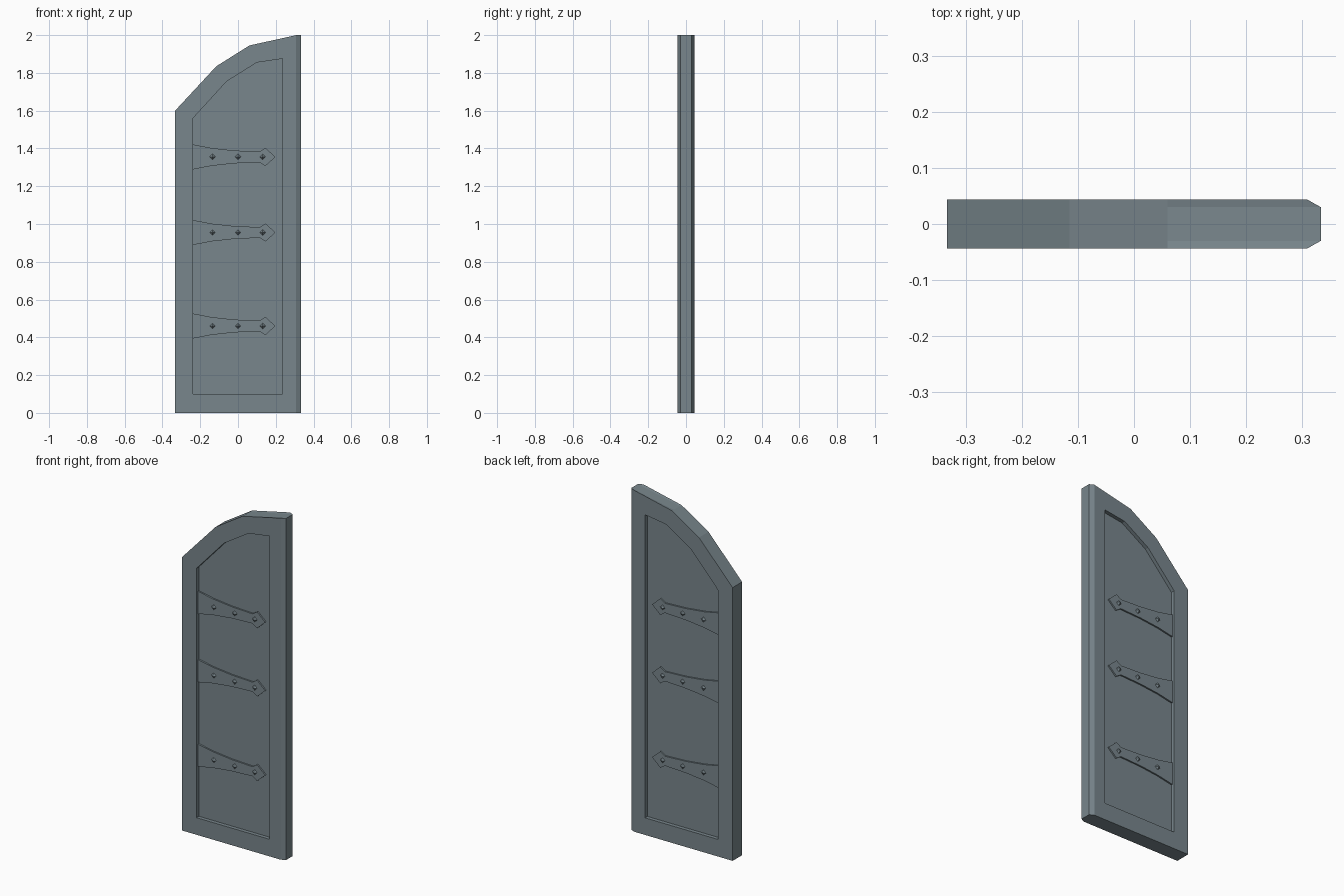
import bpy, bmesh, math
from mathutils import Matrix

cube = bpy.data.objects.get("Cube")
if cube:
    bpy.data.objects.remove(cube, do_unlink=True)

slate = bpy.data.materials.new("slate_grey")
slate.use_nodes = True
slate.diffuse_color = (0.19, 0.24, 0.265, 1)
slate.node_tree.nodes["Principled BSDF"].inputs["Base Color"].default_value = slate.diffuse_color


def finish(name, bm):
    bmesh.ops.recalc_face_normals(bm, faces=bm.faces)
    mesh = bpy.data.meshes.new(name)
    bm.to_mesh(mesh)
    bm.free()
    mesh.materials.append(slate)
    obj = bpy.data.objects.new(name, mesh)
    bpy.context.collection.objects.link(obj)
    return obj


def loft(name, loops, closed=False):
    """Skin a list of (outline, y) loops; close into a ring or cap the ends."""
    bm = bmesh.new()
    rows = [[bm.verts.new((x, y, z)) for x, z in pts] for pts, y in loops]
    n = len(rows[0])
    pairs = list(zip(rows, rows[1:]))
    if closed:
        pairs.append((rows[-1], rows[0]))
    else:
        bm.faces.new(rows[0])
        bm.faces.new(rows[-1])
    for a, b in pairs:
        for i in range(n):
            j = (i + 1) % n
            bm.faces.new((a[i], a[j], b[j], b[i]))
    return finish(name, bm)


# Outlines of the leaf: full edge, chamfered edge, and panel opening
HALF, PANEL = 0.044, 0.022
arch = [(0.06, 1.945), (-0.115, 1.835), (-0.333, 1.6)]
outer = [(-0.333, 0), (0.333, 0), (0.333, 2)] + arch
face = [(-0.333, 0), (0.308, 0), (0.308, 2)] + arch
inner = [(-0.238, 0.1), (0.235, 0.1), (0.235, 1.875),
         (0.1, 1.855), (-0.06, 1.755), (-0.238, 1.56)]

# Frame with a chamfered closing edge, and the recessed panel
loft("door_frame", [(inner, -HALF), (face, -HALF), (outer, -0.03),
                    (outer, 0.03), (face, HALF), (inner, HALF)], closed=True)
loft("door_panel", [(inner, -PANEL), (inner, PANEL)])

# Upper edge of a strap: concave taper, then an arrowhead
strap_edge = [(-0.238, 0.066), (-0.14, 0.047), (-0.02, 0.034), (0.115, 0.028),
              (0.145, 0.048)]
strap_half = strap_edge + [(0.198, 0)]
strap = strap_half + [(x, -z) for x, z in reversed(strap_edge)]

for side, s in (("front", -1), ("back", 1)):
    for level, height in (("lower", 0.46), ("middle", 0.955), ("upper", 1.355)):
        pts = [(x, z + height) for x, z in strap]
        loft(f"{side}_{level}_strap", [(pts, s * (PANEL - 0.004)), (pts, s * 0.031)])
        # Pointed four-sided studs along the strap
        bm = bmesh.new()
        for x in (-0.135, 0, 0.13):
            bmesh.ops.create_cone(
                bm, cap_ends=True, segments=4, radius1=0.017, radius2=0, depth=0.014,
                matrix=Matrix.Translation((x, s * 0.037, height))
                @ Matrix.Rotation(-s * math.pi / 2, 4, 'X'))
        finish(f"{side}_{level}_studs", bm)
